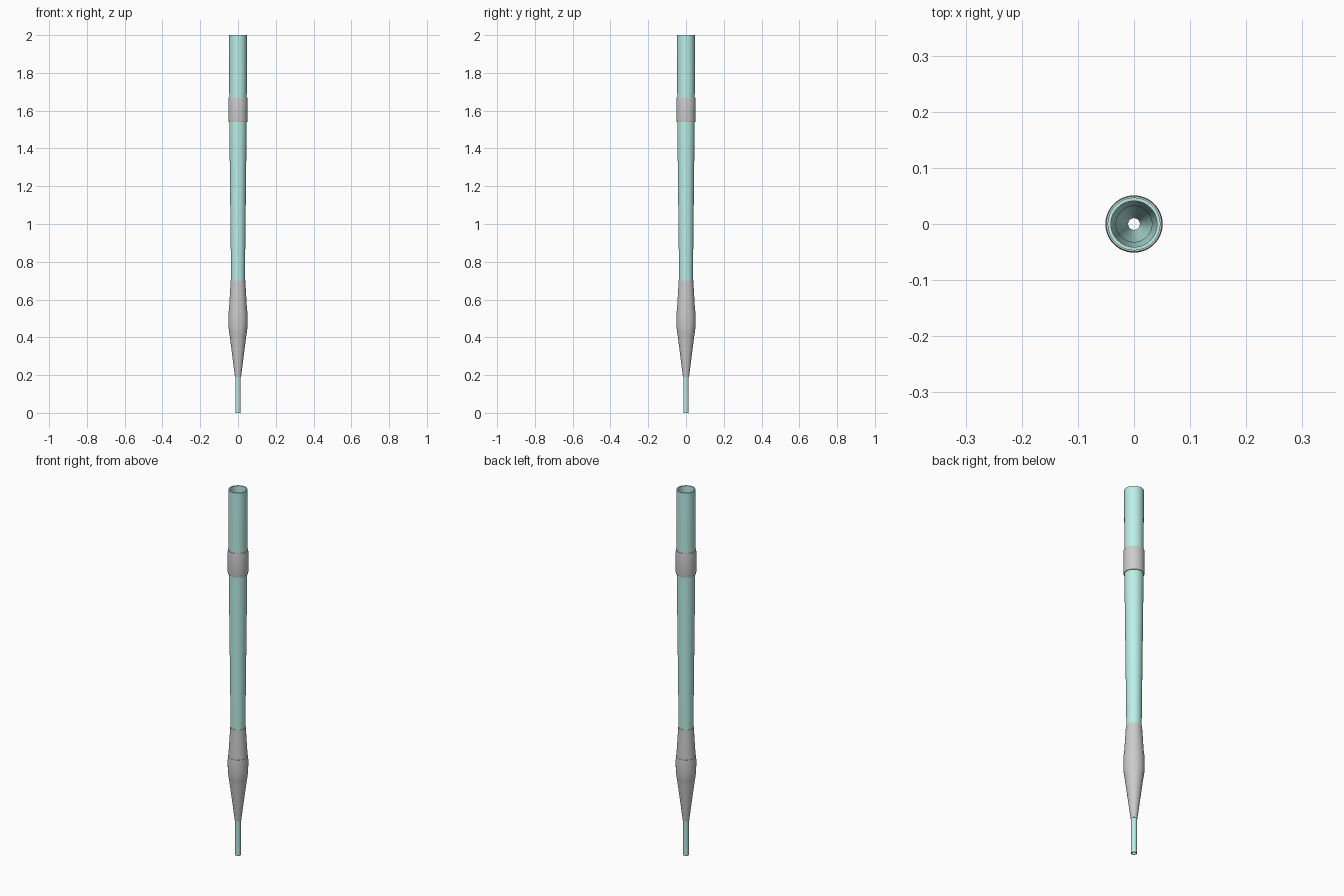
import bpy, bmesh, math

if "Cube" in bpy.data.objects:
    bpy.data.objects.remove(bpy.data.objects["Cube"])

SIDES = 48

teal = bpy.data.materials.new("teal")
teal.diffuse_color = (0.5, 0.87, 0.81, 1)
teal.use_nodes = True
teal.node_tree.nodes["Principled BSDF"].inputs["Base Color"].default_value = teal.diffuse_color


def lathe(name, profile, mat=None):
    """Revolve a closed (radius, z) loop around the z axis."""
    bm = bmesh.new()
    rings = []
    for i in range(SIDES):
        a = 2 * math.pi * i / SIDES
        rings.append([bm.verts.new((r * math.cos(a), r * math.sin(a), z)) for r, z in profile])
    n = len(profile)
    for i in range(SIDES):
        a, b = rings[i], rings[(i + 1) % SIDES]
        for j in range(n):
            k = (j + 1) % n
            bm.faces.new((a[j], b[j], b[k], a[k]))
    bmesh.ops.recalc_face_normals(bm, faces=bm.faces)
    me = bpy.data.meshes.new(name)
    bm.to_mesh(me)
    bm.free()
    ob = bpy.data.objects.new(name, me)
    bpy.context.collection.objects.link(ob)
    if mat:
        me.materials.append(mat)
    bpy.ops.object.select_all(action='DESELECT')
    ob.select_set(True)
    bpy.context.view_layer.objects.active = ob
    bpy.ops.object.shade_smooth_by_angle(angle=math.radians(25))
    return ob


# Hollow tapered tube, open at both ends, narrowing to the tip
outer = [(0.0145, 0), (0.0145, 0.20), (0.036, 0.41), (0.0365, 0.70), (0.046, 1.54), (0.047, 2.0)]
inner = [(0.041, 2.0), (0.040, 1.54), (0.032, 0.70), (0.031, 0.41), (0.0105, 0.20), (0.0105, 0)]
lathe("tube", outer + inner, teal)

# Upper ring band
lathe("upper_band", [(0.0455, 1.54), (0.0495, 1.54), (0.051, 1.55), (0.051, 1.66),
                     (0.0495, 1.67), (0.0455, 1.67)])

# Sleeve flaring down from the tube to the collar
lathe("flared_sleeve", [(0.035, 0.54), (0.048, 0.54), (0.0385, 0.70), (0.035, 0.70)])

# Collar around the widest point
lathe("collar", [(0.034, 0.41), (0.044, 0.41), (0.0475, 0.43), (0.0505, 0.46), (0.051, 0.49),
                 (0.051, 0.52), (0.0495, 0.54), (0.034, 0.54)])

# Cone narrowing to the tip
lathe("nose_cone", [(0.013, 0.19), (0.016, 0.19), (0.044, 0.41), (0.035, 0.41)])
